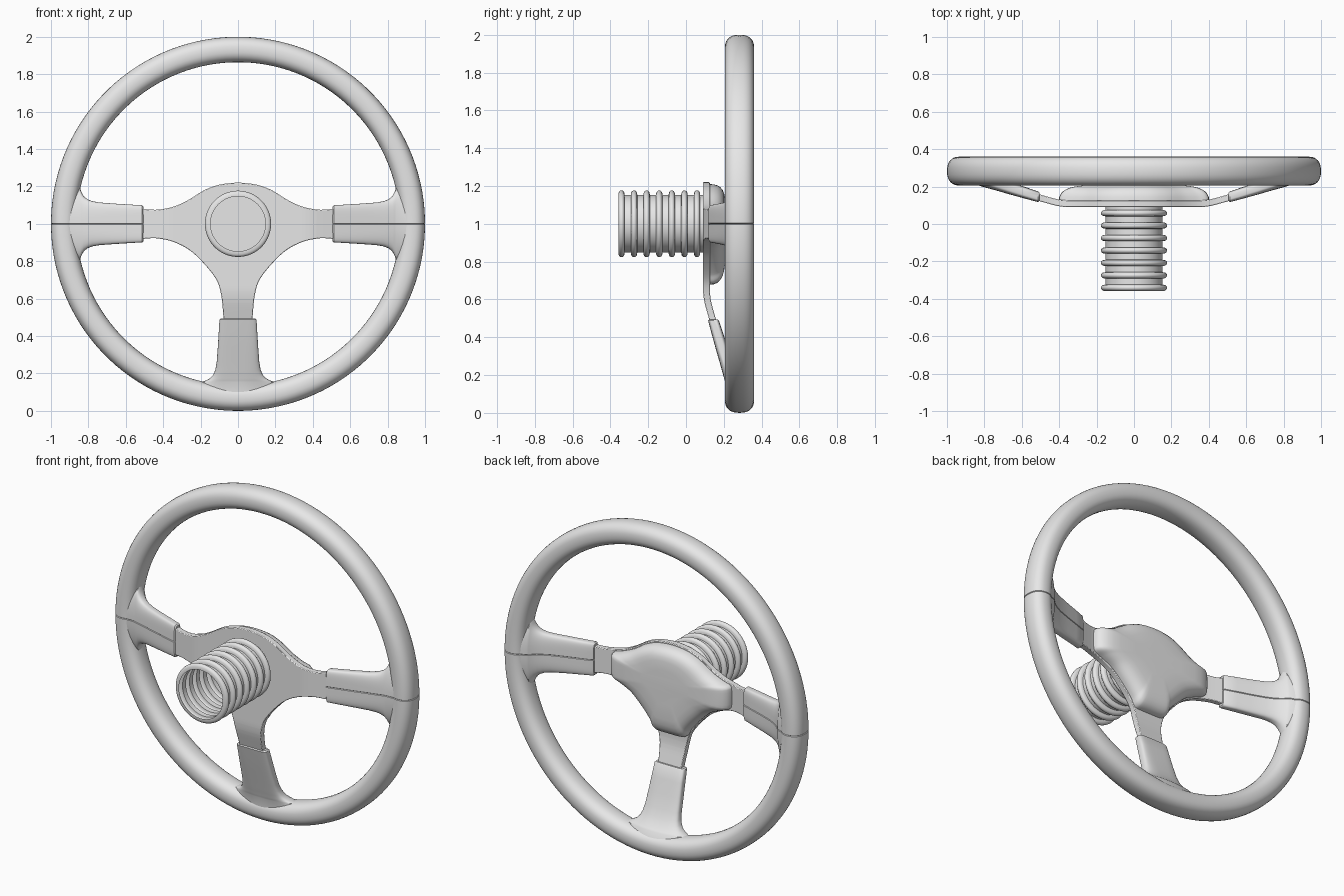
import bpy
import bmesh
from math import sin, cos, pi, radians, copysign
from mathutils import Vector, Matrix

cube = bpy.data.objects.get("Cube")
if cube:
    bpy.data.objects.remove(cube, do_unlink=True)

GREY = (0.8, 0.8, 0.8, 1.0)
grey = bpy.data.materials.new("plain grey")
grey.use_nodes = True
grey.diffuse_color = GREY
grey.node_tree.nodes["Principled BSDF"].inputs["Base Color"].default_value = GREY

HUB = Vector((0, 0, 1))  # parts are shaped around the hub, then lifted


def finish(name, bm, angle=35, turn=0):
    """Turn the mesh about the hub axis, lift it and make it an object."""
    bmesh.ops.recalc_face_normals(bm, faces=bm.faces)
    bm.transform(Matrix.Translation(HUB) @ Matrix.Rotation(turn, 4, "Y"))
    mesh = bpy.data.meshes.new(name)
    bm.to_mesh(mesh)
    bm.free()
    mesh.materials.append(grey)
    mesh.shade_smooth()
    mesh.set_sharp_from_angle(angle=radians(angle))
    obj = bpy.data.objects.new(name, mesh)
    bpy.context.collection.objects.link(obj)
    return obj


def loft(rings, closed=False):
    """Skin a row of closed rings, capping the ends unless it closes on itself."""
    bm = bmesh.new()
    rows = [[bm.verts.new(p) for p in ring] for ring in rings]
    n = len(rows[0])
    pairs = list(zip(rows, rows[1:])) + ([(rows[-1], rows[0])] if closed else [])
    for a, b in pairs:
        for i in range(n):
            j = (i + 1) % n
            bm.faces.new((a[i], a[j], b[j], b[i]))
    if not closed:
        bm.faces.new(rows[0])
        bm.faces.new(rows[-1])
    bmesh.ops.recalc_face_normals(bm, faces=bm.faces)
    return bm


def revolve(profile, steps):
    """Spin a closed (radius, y) profile around the hub axis."""
    angles = [2 * pi * (i + 0.5) / steps for i in range(steps)]
    return loft([[(r * cos(a), y, r * sin(a)) for r, y in profile] for a in angles], True)


def superellipse(a, b, power, n):
    """Rounded box section of half sizes a and b."""
    def soft(v):
        return copysign(abs(v) ** (2 / power), v)
    return [(a * soft(cos(2 * pi * i / n)), b * soft(sin(2 * pi * i / n))) for i in range(n)]


def smooth_outline(half, steps=5):
    """Mirror a right-hand half outline and round it with a closed spline."""
    pts = half + [(-x, z) for x, z in reversed(half) if x > 0]
    pts = [Vector(p) for p in pts]
    n, out = len(pts), []
    for i in range(n):
        p0, p1, p2, p3 = (pts[(i + k) % n] for k in (-1, 0, 1, 2))
        m1, m2 = (p2 - p0) / 2, (p3 - p1) / 2
        # keep tangents short next to tight corners
        span = (p2 - p1).length
        m1 = m1.normalized() * min(m1.length, span)
        m2 = m2.normalized() * min(m2.length, span)
        for s in range(steps):
            t = s / steps
            out.append((2 * t**3 - 3 * t**2 + 1) * p1 + (t**3 - 2 * t**2 + t) * m1
                       + (3 * t**2 - 2 * t**3) * p2 + (t**3 - t**2) * m2)
    return out


def cut(bm, co, normal):
    bmesh.ops.bisect_plane(bm, geom=bm.verts[:] + bm.edges[:] + bm.faces[:],
                           dist=1e-6, plane_co=co, plane_no=normal)


def seam(bm):
    """Press a fine groove into the surface along the horizontal midline."""
    for z in (-0.003, 0, 0.003):
        cut(bm, (0, 0, z), (0, 0, 1))
    bm.normal_update()
    line = [(v, v.normal.copy()) for v in bm.verts if abs(v.co.z) < 1e-5]
    for v, normal in line:
        v.co -= normal * 0.004


# Rim
section = [(0.932 + r, 0.283 + y) for r, y in superellipse(0.068, 0.077, 2.4, 32)]
rim = revolve(section, 128)
seam(rim)
finish("rim", rim)

# Grips: (distance from hub, half width, front y, back y, squareness)
STATIONS = [
    (0.505, 0.092, 0.124, 0.168, 5),
    (0.512, 0.099, 0.117, 0.174, 5),
    (0.58, 0.103, 0.135, 0.197, 4.5),
    (0.66, 0.108, 0.157, 0.223, 4),
    (0.74, 0.114, 0.180, 0.252, 3.5),
    (0.78, 0.121, 0.191, 0.272, 3.2),
    (0.805, 0.131, 0.198, 0.288, 3),
    (0.825, 0.148, 0.204, 0.305, 2.7),
    (0.838, 0.172, 0.207, 0.318, 2.4),
    (0.846, 0.198, 0.210, 0.328, 2.1),
    (0.92, 0.200, 0.212, 0.352, 2),
]


def grip(name, turn, has_seam):
    rings = []
    for t, w, front, back, power in STATIONS:
        mid = (front + back) / 2
        rings.append([(t, mid + y, z) for z, y in superellipse(w, (back - front) / 2, power, 48)])
    bm = loft(rings)
    if has_seam:
        seam(bm)
    finish(name, bm, 40, turn)


grip("left_grip", 0, True)
grip("right_grip", pi, True)
grip("bottom_grip", pi / 2, False)

# Three-armed spoke plate, flat at the hub and bent back along the arms
plate_half = [(0, 0.22), (0.1, 0.209), (0.18, 0.18), (0.27, 0.125), (0.35, 0.09), (0.44, 0.075),
              (0.58, 0.07), (0.58, -0.07), (0.44, -0.077), (0.35, -0.095), (0.26, -0.14),
              (0.18, -0.215), (0.115, -0.30), (0.09, -0.38), (0.078, -0.5), (0.075, -0.58)]
bm = bmesh.new()
bm.faces.new([bm.verts.new((p.x, 0, p.y)) for p in smooth_outline(plate_half)])
for d in (0.34, 0.36, 0.38, 0.40, 0.42, 0.44):
    for direction in ((1, 0, 0), (-1, 0, 0), (0, 0, -1)):
        cut(bm, Vector(direction) * d, direction)
extruded = bmesh.ops.extrude_face_region(bm, geom=bm.faces[:])["geom"]
back_verts = [v for v in extruded if isinstance(v, bmesh.types.BMVert)]
bmesh.ops.translate(bm, verts=back_verts, vec=(0, 0.036, 0))
for v in bm.verts:
    d = max(abs(v.co.x), -v.co.z) - 0.34
    bend = 0 if d < 0 else d * d / 0.2 if d < 0.1 else d - 0.05
    v.co.y += 0.09 + 0.28 * bend
plate = finish("spoke_plate", bm)
bevel = plate.modifiers.new("soft edge", "BEVEL")
bevel.width = 0.004
bevel.segments = 2
bevel.limit_method = "ANGLE"
bevel.angle_limit = radians(50)

# Domed hub pad on the back of the plate
pad_half = [(0, 0.21), (0.1, 0.2), (0.18, 0.17), (0.27, 0.115), (0.34, 0.085), (0.385, 0.073),
            (0.4, 0.055), (0.4, -0.055), (0.385, -0.073), (0.34, -0.09), (0.26, -0.13),
            (0.18, -0.205), (0.125, -0.27), (0.108, -0.305), (0.085, -0.32), (0, -0.322)]
outline = smooth_outline(pad_half)
layers = [(0.12, 1), (0.145, 0.995), (0.165, 0.97), (0.181, 0.925), (0.193, 0.86),
          (0.201, 0.78), (0.206, 0.66), (0.208, 0.4)]
finish("hub_pad", loft([[(p.x * s, y, p.y * s) for p in outline] for y, s in layers]))

# Ribbed column boot: a thin open tube with seven rounded ridges
ridges = []
for i in range(7):
    centre = -0.341 + 0.0665 * i
    for k in range(9):
        a = pi * k / 8
        ridges.append((0.152 + 0.025 * sin(a) ** 0.8, centre - 0.017 * cos(a)))
ridges.append((0.152, 0.095))
inside = [(r - 0.005, y) for r, y in reversed(ridges)]
finish("column_boot", revolve(ridges + inside, 64), 50)
